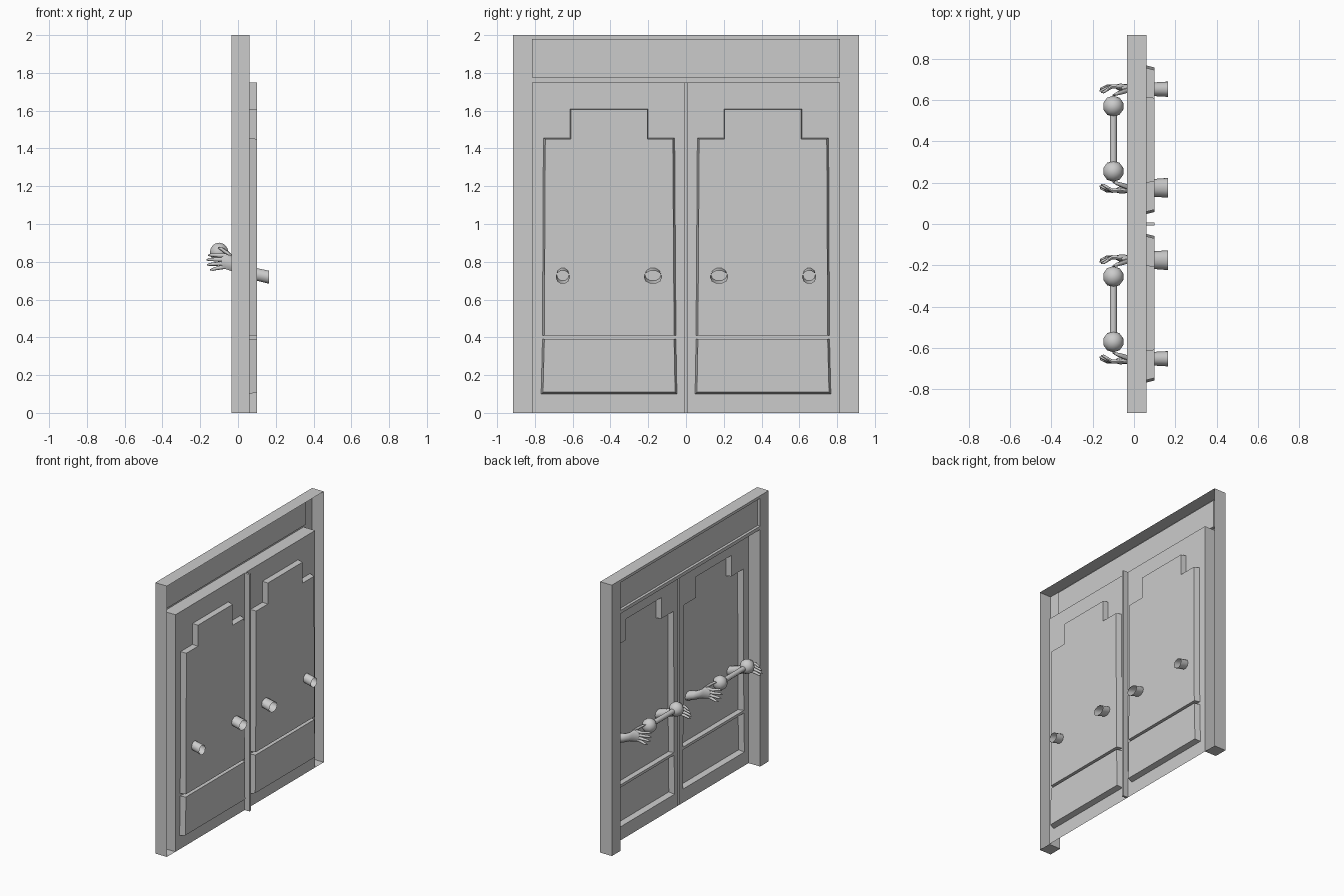
import bpy, bmesh, math

if "Cube" in bpy.data.objects:
    bpy.data.objects.remove(bpy.data.objects["Cube"])

FACE, LEAF, DEEP = -0.035, 0.06, 0.10


def finish(bm, name, smooth=False):
    bmesh.ops.remove_doubles(bm, verts=bm.verts, dist=1e-5)
    bmesh.ops.recalc_face_normals(bm, faces=bm.faces)
    me = bpy.data.meshes.new(name)
    bm.to_mesh(me)
    bm.free()
    ob = bpy.data.objects.new(name, me)
    bpy.context.collection.objects.link(ob)
    if smooth:
        bpy.ops.object.select_all(action='DESELECT')
        bpy.context.view_layer.objects.active = ob
        ob.select_set(True)
        bpy.ops.object.shade_smooth_by_angle(angle=math.radians(50))
    return ob


def ring(bm, pts, x):
    return [bm.verts.new((x, y, z)) for y, z in pts]


def plate(bm, loops, x):
    """Flat sheet at x: first loop is the outline, the others are holes."""
    edges = []
    for pts in loops:
        v = ring(bm, pts, x)
        edges += [bm.edges.new((v[i], v[i - 1])) for i in range(len(v))]
    bmesh.ops.triangle_fill(bm, edges=edges, use_beauty=True, normal=(-1, 0, 0))


def walls(bm, a, xa, b, xb, floor=False):
    """Sides joining outline a to outline b, with an optional floor."""
    va, vb = ring(bm, a, xa), ring(bm, b, xb)
    for i in range(len(va)):
        bm.faces.new((va[i - 1], va[i], vb[i], vb[i - 1]))
    if floor:
        bm.faces.new(vb)


def rect(y0, y1, z0, z1):
    return [(y0, z0), (y1, z0), (y1, z1), (y0, z1)]


# Surround: open-backed shell with posts, header and shallow transom panel
bm = bmesh.new()
outline = [(-.915, 0), (-.915, 2), (.915, 2), (.915, 0),
           (.815, 0), (.815, 1.75), (-.815, 1.75), (-.815, 0)]
transom = rect(-.815, .815, 1.775, 1.98)
plate(bm, [outline, transom], FACE)
walls(bm, outline, FACE, outline, LEAF)
walls(bm, transom, FACE, transom, -.015, floor=True)
finish(bm, "door_surround")


# Door leaves with sunken panels; upper panel has stepped top corners
def upper(g):
    return [(.063 - g, .41), (.75 + g, .41), (.745 + g, 1.45 + g * .5),
            (.61 + g * .5, 1.45 + g * .5), (.61 + g * .5, 1.605 + g * .5),
            (.205 - g * .5, 1.605 + g * .5), (.205 - g * .5, 1.45 + g * .5),
            (.07 - g, 1.45 + g * .5)]


def lower(g):
    return [(.058 - g, .11 - g), (.757 + g, .11 - g), (.75 + g, .39), (.063 - g, .39)]


for s, name in ((1, "door_leaf_a"), (-1, "door_leaf_b")):
    bm = bmesh.new()
    m = lambda pts: [(s * y, z) for y, z in pts]
    plate(bm, [m(rect(.008, .815, 0, 1.75)), m(upper(.01)), m(lower(.01))], LEAF)
    for shape in (upper, lower):
        walls(bm, m(shape(.01)), LEAF, m(shape(0)), DEEP, floor=True)
    finish(bm, name)

# Groove between the leaves
bm = bmesh.new()
groove = rect(-.008, .008, 0, 1.75)
walls(bm, groove, LEAF, groove, DEEP, floor=True)
finish(bm, "centre_groove")


# Arms reaching through the doors
def tube(bm, path, n=10, cap=True):
    """Loft oval rings; path holds x, y, z, half width, half height."""
    rings = []
    for x, y, z, ry, rz in path:
        rings.append(ring(bm, [(y + ry * math.cos(2 * math.pi * i / n),
                                z + rz * math.sin(2 * math.pi * i / n)) for i in range(n)], x))
    for a, b in zip(rings, rings[1:]):
        for i in range(n):
            bm.faces.new((a[i - 1], a[i], b[i], b[i - 1]))
    if cap:
        bm.faces.new(rings[-1])


def arm(y0, side, w, s, name):
    """side is the direction of the knob the hand reaches for."""
    bm = bmesh.new()
    Y = lambda d: s * (y0 + side * d)
    tube(bm, [(.165, Y(0), .718, w, .036), (.10, Y(0), .733, w * .9, .035),
              (.04, Y(0), .753, w * .72, .032), (.0, Y(0), .772, .024, .033),
              (-.035, Y(-.005), .792, .021, .043), (-.07, Y(-.01), .802, .017, .042),
              (-.088, Y(-.012), .804, .010, .036)])
    # four spread fingers
    for z0, z1, tip, d in ((.832, .836, -.160, .012), (.812, .812, -.168, .004),
                           (.793, .786, -.165, -.006), (.775, .760, -.148, -.015)):
        tube(bm, [(-.06, Y(-.010), z0, .010, .012), (-.105, Y(-.014), (z0 + z1) / 2, .010, .0105),
                  (tip + .015, Y(d), z1, .0075, .008), (tip, Y(d + .004), z1 - .002, .003, .003)], 8)
    # thumb
    tube(bm, [(-.02, Y(.0), .812, .014, .016), (-.055, Y(.012), .845, .012, .014),
              (-.085, Y(.022), .866, .009, .010), (-.105, Y(.03), .874, .003, .004)], 8)
    finish(bm, name, True)


for s, tag in ((1, "a"), (-1, "b")):
    arm(.175, 1, .048, s, "inner_arm_" + tag)
    arm(.652, -1, .037, s, "outer_arm_" + tag)

    # Bar handle with ball ends
    for y, part in ((.255, "inner_knob_"), (.57, "outer_knob_")):
        bpy.ops.mesh.primitive_uv_sphere_add(segments=10, ring_count=8, radius=.051,
                                             location=(-.10, s * y, .85))
        bpy.context.object.name = part + tag
        bpy.ops.object.shade_smooth_by_angle(angle=math.radians(60))
    bpy.ops.mesh.primitive_cylinder_add(vertices=10, radius=.018, depth=.315,
                                        location=(-.10, s * .4125, .85),
                                        rotation=(math.pi / 2, 0, 0))
    bpy.context.object.name = "handle_bar_" + tag
    bpy.ops.object.shade_smooth_by_angle(angle=math.radians(50))

# Foot caps closing the two posts
for s in (1, -1):
    bm = bmesh.new()
    bm.faces.new([bm.verts.new((x, s * y, 0)) for x, y in
                  ((FACE, .815), (LEAF, .815), (LEAF, .915), (FACE, .915))])
    finish(bm, "post_foot_a" if s > 0 else "post_foot_b")
